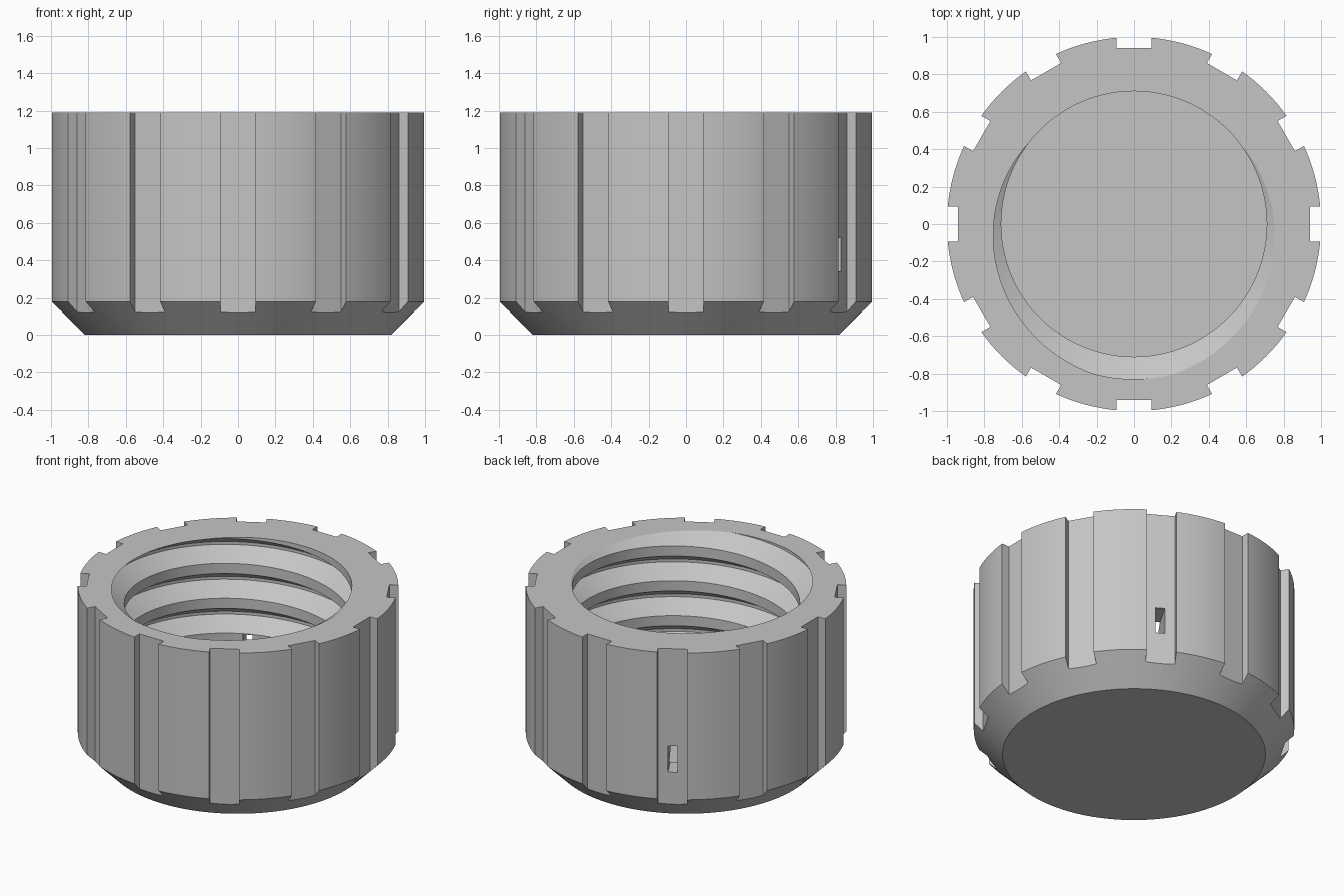
import bpy, bmesh, math
from mathutils import Matrix

if "Cube" in bpy.data.objects:
    bpy.data.objects.remove(bpy.data.objects["Cube"])

HEIGHT, FLOOR, SEGMENTS = 1.19, 0.19, 144
CREST, ROOT, PITCH = 0.71, 0.83, 0.24
FLAT, FLANK = 0.01, 0.075          # half root width, flank height

grey = bpy.data.materials.new("light_grey")
grey.use_nodes = True
colour = (0.56, 0.56, 0.56, 1)
grey.diffuse_color = colour
grey.node_tree.nodes["Principled BSDF"].inputs["Base Color"].default_value = colour


def make_object(name, bm):
    bmesh.ops.remove_doubles(bm, verts=bm.verts, dist=1e-5)
    bmesh.ops.recalc_face_normals(bm, faces=bm.faces)
    mesh = bpy.data.meshes.new(name)
    bm.to_mesh(mesh)
    bm.free()
    mesh.materials.append(grey)
    obj = bpy.data.objects.new(name, mesh)
    bpy.context.collection.objects.link(obj)
    return obj


def radial_boxes(name, angles, inner, outer, width, low, high):
    """Boxes pointing outwards at the given angles."""
    bm = bmesh.new()
    for a in angles:
        m = (Matrix.Rotation(math.radians(a), 4, "Z")
             @ Matrix.Translation(((inner + outer) / 2, 0, (low + high) / 2))
             @ Matrix.Diagonal((outer - inner, width, high - low, 1)))
        bmesh.ops.create_cube(bm, size=1, matrix=m)
    return make_object(name, bm)


def outer_body():
    """Chamfered solid cylinder."""
    bm = bmesh.new()
    rings = []
    for r, z in ((0.82, 0), (1, 0.18), (1, HEIGHT)):
        rings.append([bm.verts.new((r * math.cos(t), r * math.sin(t), z))
                      for t in (math.tau * i / SEGMENTS for i in range(SEGMENTS))])
    for low, high in zip(rings, rings[1:]):
        for i in range(SEGMENTS):
            j = (i + 1) % SEGMENTS
            bm.faces.new((low[i], low[j], high[j], high[i]))
    bm.faces.new(rings[0])
    bm.faces.new(rings[-1])
    return make_object("screw_cap", bm)


def thread_core():
    """Solid with a right-handed helical ridge, used to cut the bore."""
    top = HEIGHT + 0.1
    knots = (-FLAT - FLANK, -FLAT, FLAT, FLAT + FLANK)

    def radius(z, centre):
        d = abs((z - centre + PITCH / 2) % PITCH - PITCH / 2)
        k = min(max((d - FLAT) / FLANK, 0), 1)
        return ROOT + (CREST - ROOT) * k

    bm = bmesh.new()
    columns = []
    for i in range(SEGMENTS + 1):
        t = math.tau * i / SEGMENTS
        centre = HEIGHT + PITCH * (t / math.tau - 0.75)
        levels = [centre + PITCH * n + k for n in range(-7, 4) for k in knots]
        column = []
        for z in levels:
            z = min(max(z, FLOOR), top)
            r = radius(z, centre)
            column.append(bm.verts.new((r * math.cos(t), r * math.sin(t), z)))
        columns.append(column)
    for a, b in zip(columns, columns[1:]):
        for j in range(len(a) - 1):
            bm.faces.new((a[j], b[j], b[j + 1], a[j + 1]))
    bmesh.ops.remove_doubles(bm, verts=bm.verts, dist=1e-5)
    bmesh.ops.holes_fill(bm, edges=[e for e in bm.edges if e.is_boundary], sides=0)
    return make_object("thread_cutter", bm)


# Cap with grip grooves, threaded bore and two vent slots
cap = outer_body()
cutters = [
    radial_boxes("groove_cutter", range(0, 360, 30), 0.94, 1.2, 0.186, -0.2, 1.5),
    thread_core(),
    radial_boxes("slot_cutter", (60, 120), 0.6, 1.1, 0.06, 0.34, 0.52),
]
for cutter in cutters:
    cutter.hide_render = True
    mod = cap.modifiers.new(cutter.name, "BOOLEAN")
    mod.operation, mod.solver, mod.object = "DIFFERENCE", "EXACT", cutter

# Bake the cuts and drop the cutters
bpy.context.view_layer.update()
baked = bpy.data.meshes.new_from_object(
    cap.evaluated_get(bpy.context.evaluated_depsgraph_get()))
cap.modifiers.clear()
cap.data = baked
for cutter in cutters:
    bpy.data.objects.remove(cutter)

# Smooth curved walls, sharp edges
bpy.ops.object.select_all(action="DESELECT")
cap.select_set(True)
bpy.context.view_layer.objects.active = cap
bpy.ops.object.shade_smooth_by_angle(angle=math.radians(25))
